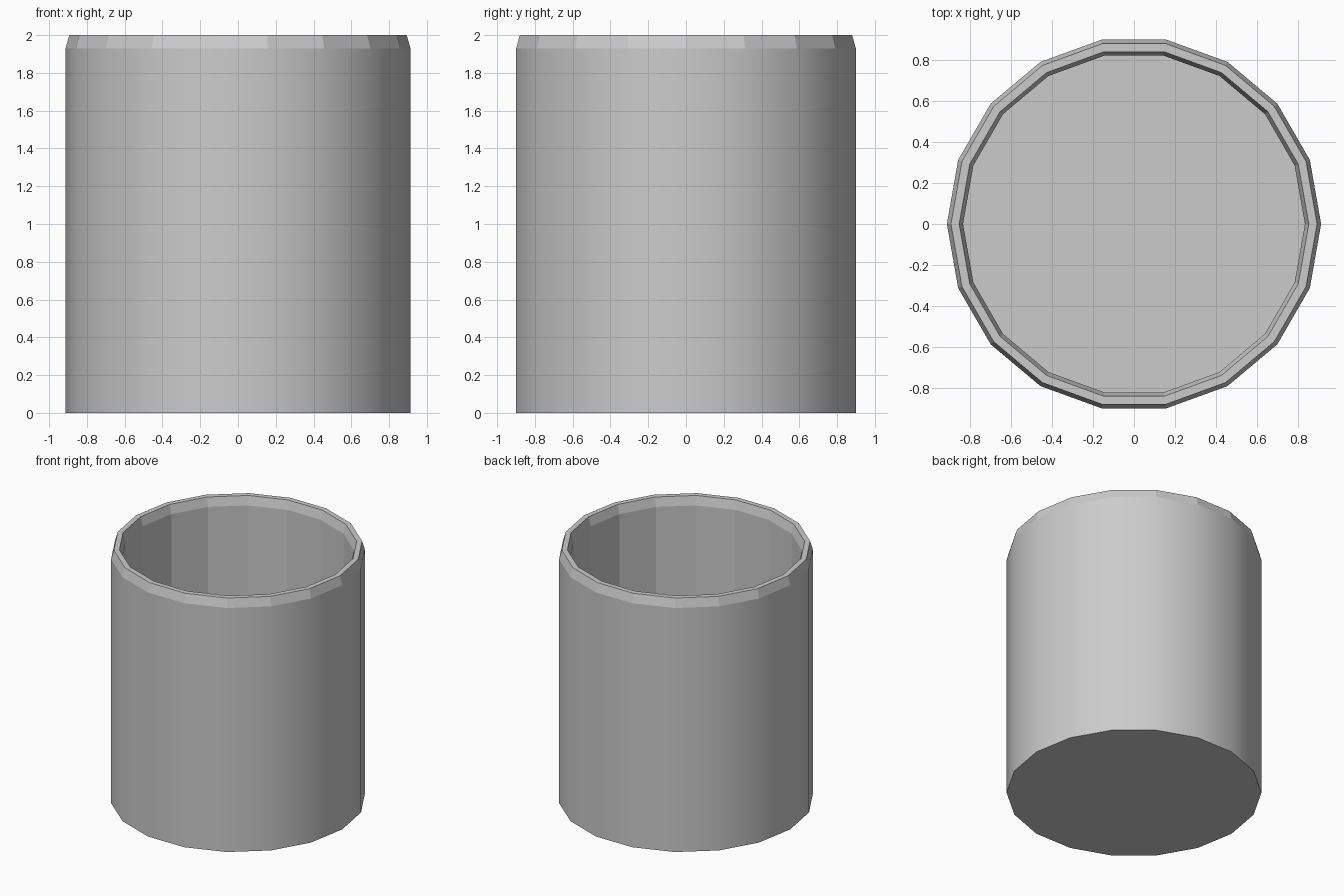
import bpy, bmesh
from math import cos, sin, pi

if "Cube" in bpy.data.objects:
    bpy.data.objects.remove(bpy.data.objects["Cube"])

SIDES = 18
# Wall section (radius, height): outer base, outer lip, rim, inner lip, floor edge
PROFILE = [(0.913, 0.0), (0.913, 1.93), (0.893, 2.0),
           (0.853, 2.0), (0.834, 1.93), (0.834, 0.08)]


def ring(bm, radius, z):
    return [bm.verts.new((radius * cos(2 * pi * i / SIDES),
                          radius * sin(2 * pi * i / SIDES), z))
            for i in range(SIDES)]


bm = bmesh.new()
rings = [ring(bm, r, z) for r, z in PROFILE]

# Walls: only the outer wall is smooth, bevels and inside are faceted
for level, (low, high) in enumerate(zip(rings, rings[1:])):
    for i in range(SIDES):
        j = (i + 1) % SIDES
        face = bm.faces.new((low[i], low[j], high[j], high[i]))
        face.smooth = level == 0

# Underside and inner floor
bm.faces.new(rings[0][::-1])
bm.faces.new(rings[-1])

mesh = bpy.data.meshes.new("open_cup")
bm.to_mesh(mesh)
bm.free()
cup = bpy.data.objects.new("open_cup", mesh)
bpy.context.collection.objects.link(cup)
